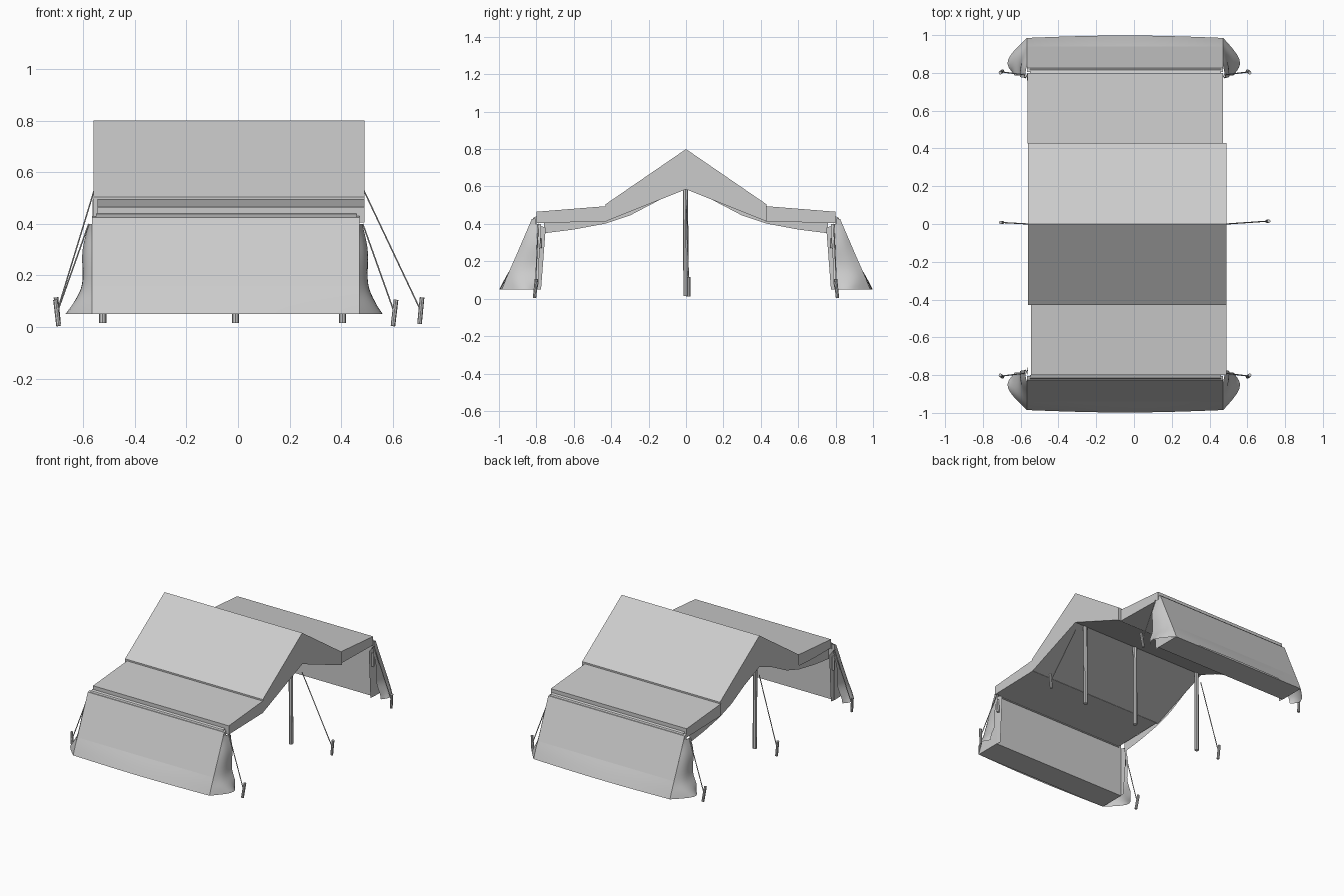
import bpy, bmesh, math
from mathutils import Vector

if "Cube" in bpy.data.objects:
    bpy.data.objects.remove(bpy.data.objects["Cube"])


def mesh_object(name, verts, faces, smooth=False):
    me = bpy.data.meshes.new(name)
    me.from_pydata(verts, [], faces)
    bm = bmesh.new()
    bm.from_mesh(me)
    bmesh.ops.recalc_face_normals(bm, faces=bm.faces)
    bm.to_mesh(me)
    bm.free()
    ob = bpy.data.objects.new(name, me)
    bpy.context.collection.objects.link(ob)
    for p in me.polygons:
        p.use_smooth = smooth
    return ob


def prism(name, profile, x0, x1):
    """Extrude a (y, z) profile along x."""
    n = len(profile)
    verts = [(x, y, z) for x in (x0, x1) for y, z in profile]
    faces = [list(range(n)), list(range(n, 2 * n))]
    faces += [[i, (i + 1) % n, n + (i + 1) % n, n + i] for i in range(n)]
    return mesh_object(name, verts, faces)


def rod(name, a, b, r, sides=8):
    """Cylinder running from a to b."""
    a, b = Vector(a), Vector(b)
    q = (b - a).to_track_quat('Z', 'Y')
    ring = [q @ Vector((r * math.cos(t), r * math.sin(t), 0))
            for t in (2 * math.pi * i / sides for i in range(sides))]
    verts = [tuple(p + v) for p in (a, b) for v in ring]
    faces = [list(range(sides)), list(range(sides, 2 * sides))]
    faces += [[i, (i + 1) % sides, sides + (i + 1) % sides, sides + i] for i in range(sides)]
    return mesh_object(name, verts, faces)


def sheet(name, rows):
    """Loft cloth between rows of points."""
    n = len(rows[0])
    verts = [p for r in rows for p in r]
    faces = [[j * n + i, j * n + i + 1, (j + 1) * n + i + 1, (j + 1) * n + i]
             for j in range(len(rows) - 1) for i in range(n - 1)]
    ob = mesh_object(name, verts, faces, True)
    m = ob.modifiers.new("smooth_cloth", 'SUBSURF')
    m.levels = m.render_levels = 2
    m.boundary_smooth = 'PRESERVE_CORNERS'
    return ob


# Roof: steep central gable with deep ends
prism("main_roof", [(-.43, .505), (0, .80), (.43, .505), (.43, .413), (0, .585), (-.43, .413)], -.56, .49)

for s, end, x0, x1 in ((-1, "front", -.545, .49), (1, "back", -.565, .47)):
    # Shallow lower roofs
    prism(end + "_lower_roof", [(s * .425, .495), (s * .80, .465), (s * .80, .405), (s * .425, .413)], x0, x1)
    # Sloping end walls
    prism(end + "_wall", [(s * .805, .43), (s * .825, .425), (s * .985, .05), (s * .805, .05)], -.567, .472)
    # Loose cloth lip where wall meets eave
    prism(end + "_wall_lip", [(s * .80, .44), (s * .815, .435), (s * .835, .40), (s * .80, .40)], -.55, .46)
    # Bulge at the foot of the wall
    n = 12
    xs = [-.567 + 1.039 * i / n for i in range(n + 1)]
    bulge = [math.sin(math.pi * i / n) for i in range(n + 1)]
    sheet(end + "_wall_hem", [[(x, s * .94, .157) for x in xs],
                              [(x, s * (.962 + .006 * b), .11) for x, b in zip(xs, bulge)],
                              [(x, s * (.985 + .013 * b), .05) for x, b in zip(xs, bulge)]])

    for d, side, xw, w in ((-1, "left", -.567, 1.15), (1, "right", .472, 1.0)):
        # Flared cloth at the wall corners (rows from top to ground)
        def row(z, edge, mid, free):
            return [(xw + d * w * o, s * y, z) for o, y in ((0, edge), mid, free)]
        sheet(f"{end}_{side}_corner_flap", [
            row(.40, .835, (.006, .81), (.01, .775)),
            row(.32, .87, (.025, .84), (.03, .775)),
            row(.26, .895, (.03, .85), (.035, .785)),
            row(.16, .94, (.03, .88), (.025, .785)),
            row(.10, .965, (.06, .91), (.06, .785)),
            row(.05, .985, (.115, .86), (.06, .795))])
        mesh_object(f"{end}_{side}_wall_edge",
                    [(xw, s * .81, .40), (xw, s * .75, .38), (xw - d * .005, s * .775, .05), (xw, s * .81, .05)],
                    [[0, 1, 2, 3]])
        # Hanging tie strap
        rod(f"{end}_{side}_strap", (xw + d * .008, s * .785, .36), (xw + d * .01, s * .78, .27), .009, 6)
        # Corner guy rope and peg
        px = -.70 if d < 0 else .605
        rod(f"{end}_{side}_rope", (xw + d * .012, s * .79, .40), (px, s * .805, .06), .003, 6)
        rod(f"{end}_{side}_peg", (px - d * .004, s * .81, .004), (px + d * .008, s * .80, .105), .009, 8)
    # Sagging cloth edge on the left side of the roof
    pts = [(.13, .534), (.30, .445), (.43, .402), (.60, .37), (.76, .35)]
    tops = [(.13, .545), (.30, .49), (.43, .43), (.60, .42), (.76, .42)]
    mesh_object(end + "_sagging_edge", [(-.558, s * y, z) for y, z in tops + pts],
                [[i, i + 1, i + 6, i + 5] for i in range(4)])

# Ridge poles
for i, x in enumerate((-.525, -.01, .405)):
    rod(f"ridge_pole_{i + 1}", (x, 0, .015), (x, -.003, .59), .014, 8)

# Middle guy ropes and pegs
for d, side, x0, px, y in ((-1, "left", -.558, -.70, .008), (1, "right", .488, .708, .015)):
    rod(f"middle_{side}_rope", (x0, 0, .53), (px, y, .065), .003, 6)
    rod(f"middle_{side}_peg", (px - d * .004, y, .012), (px + d * .006, y, .115), .009, 8)
